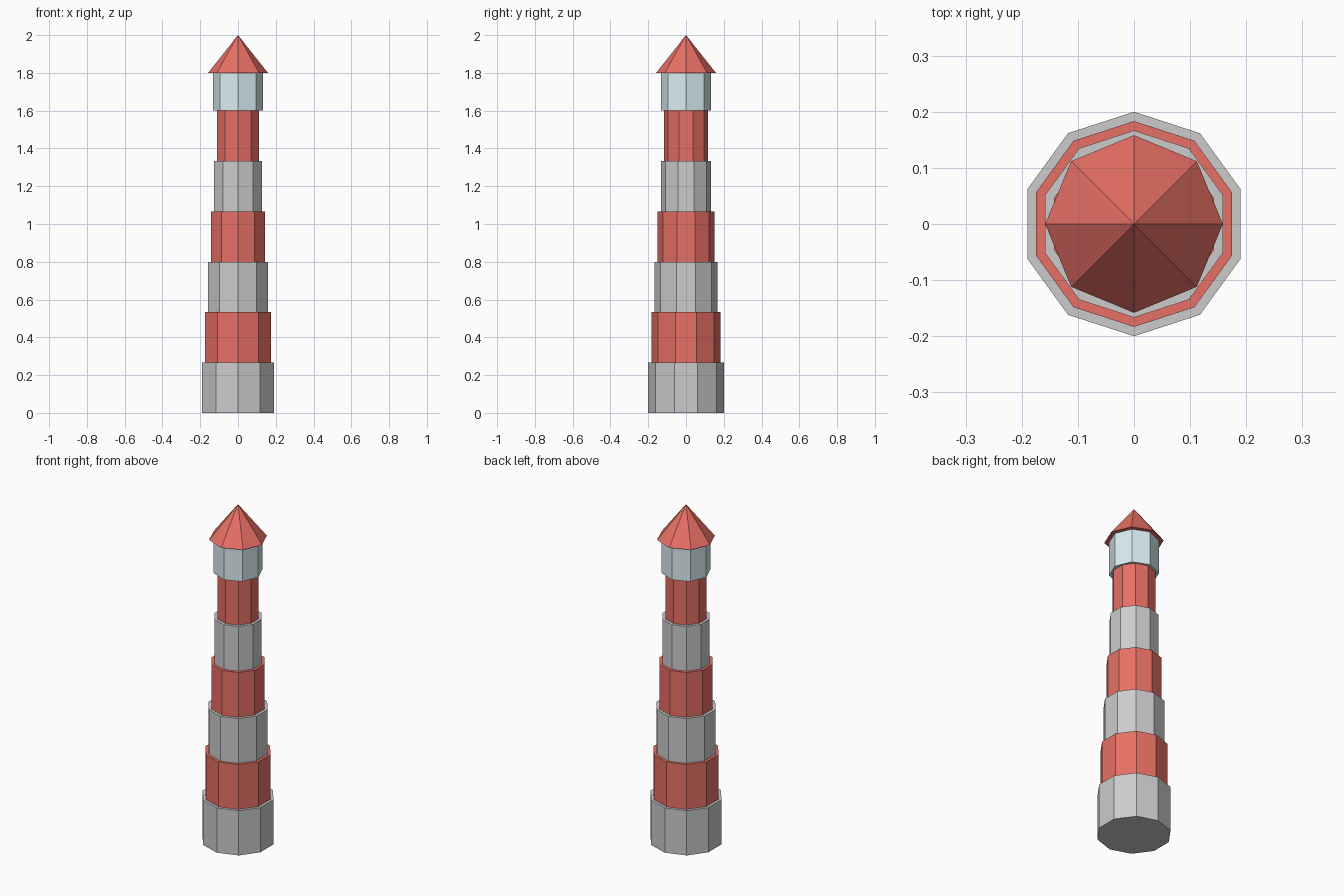
import bpy

if "Cube" in bpy.data.objects:
    bpy.data.objects.remove(bpy.data.objects["Cube"])


def material(name, color):
    mat = bpy.data.materials.new(name)
    mat.diffuse_color = (*color, 1.0)
    mat.use_nodes = True
    mat.node_tree.nodes["Principled BSDF"].inputs["Base Color"].default_value = mat.diffuse_color
    return mat


def section(name, sides, r_bottom, r_top, z, height, mat=None):
    bpy.ops.mesh.primitive_cone_add(vertices=sides, radius1=r_bottom, radius2=r_top,
                                    depth=height, location=(0, 0, z + height / 2))
    obj = bpy.context.object
    obj.name = name
    if mat:
        obj.data.materials.append(mat)
    return obj


red = material("red_paint", (0.80, 0.16, 0.13))
glass = material("pale_glass", (0.70, 0.85, 0.90))

# Tower: six stepped ten-sided bands, alternating grey and red
BANDS = 6
BAND_H = 1.6 / BANDS
for i in range(BANDS):
    r = 0.2 - i / 60
    section(f"tower_band_{i + 1}", 10, r, r, i * BAND_H, BAND_H, red if i % 2 else None)

# Lantern room
section("lantern_room", 8, 0.1333, 0.1333, 1.6, 0.2, glass)

# Pointed roof
section("roof", 8, 0.1583, 0.0, 1.8, 0.2, red)
